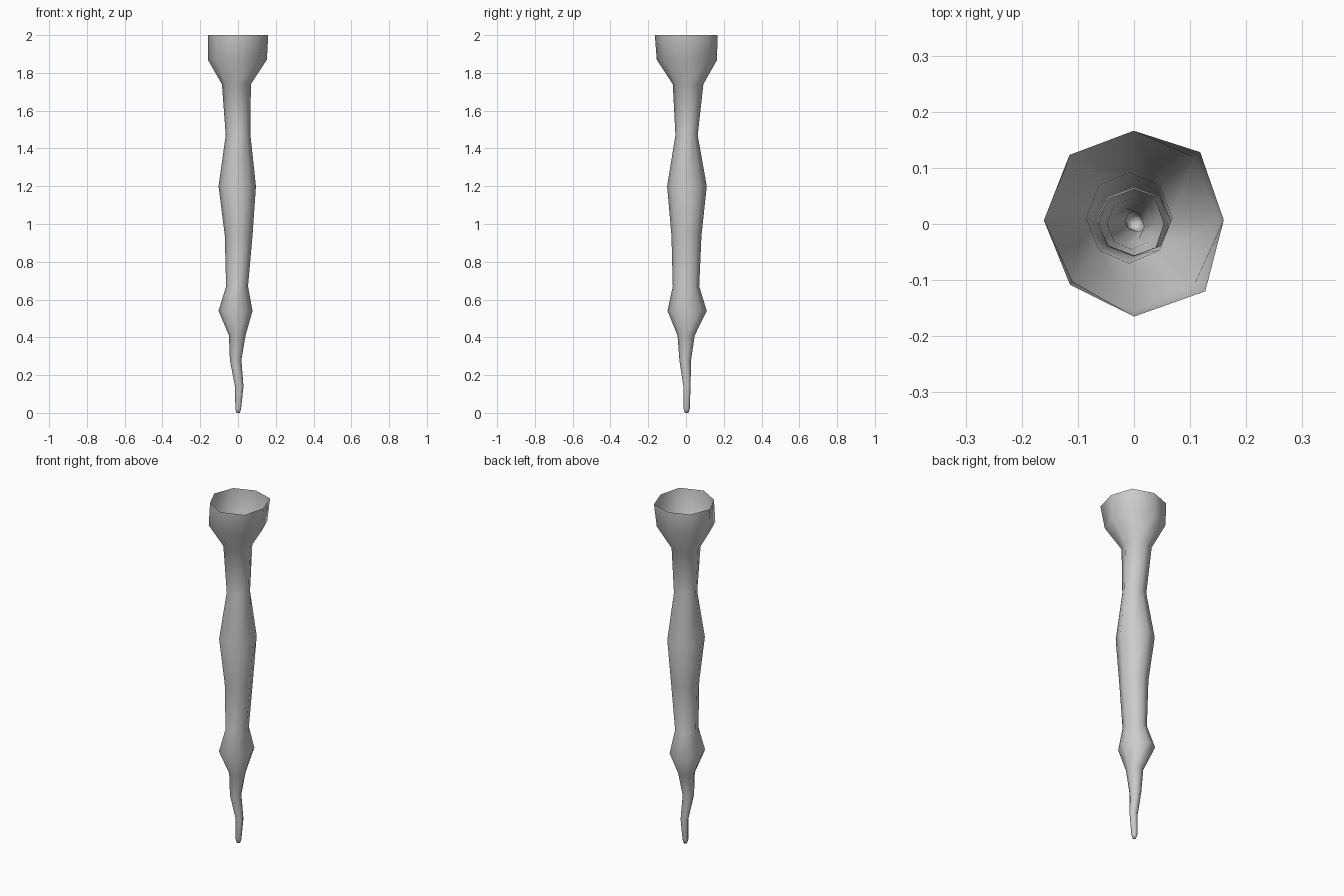
import bpy, bmesh, math

SIDES = 8
# Each ring: height, x min, x max, y min, y max
RINGS = [
    (0.0, -0.008, 0.010, -0.006, 0.013),
    (0.02, -0.014, 0.016, -0.012, 0.020),
    (0.14, -0.016, 0.029, -0.014, 0.024),
    (0.28, -0.043, 0.018, -0.035, 0.027),
    (0.41, -0.048, 0.040, -0.045, 0.046),
    (0.54, -0.103, 0.077, -0.098, 0.110),
    (0.67, -0.063, 0.053, -0.070, 0.070),
    (0.94, -0.070, 0.077, -0.077, 0.082),
    (1.20, -0.103, 0.095, -0.100, 0.110),
    (1.47, -0.065, 0.066, -0.056, 0.062),
    (1.74, -0.085, 0.068, -0.070, 0.092),
    (1.87, -0.160, 0.153, -0.155, 0.165),
]
# Slightly uneven open rim, counter-clockwise from +x
RIM = [(0.16, 0.007), (0.118, 0.128), (0, 0.166), (-0.115, 0.123),
       (-0.16, 0.008), (-0.11, -0.102), (0, -0.165), (0.127, -0.12)]


def ring(bm, z, x0, x1, y0, y1):
    """Eight-sided loop fitted to the given extents."""
    cx, cy = (x0 + x1) / 2, (y0 + y1) / 2
    rx, ry = (x1 - x0) / 2, (y1 - y0) / 2
    return [bm.verts.new((cx + rx * math.cos(math.tau * i / SIDES),
                          cy + ry * math.sin(math.tau * i / SIDES), z))
            for i in range(SIDES)]


# Gnarled tapering shaft with a hollow, open flared top
bm = bmesh.new()
loops = [ring(bm, *r) for r in RINGS]
loops.append([bm.verts.new((x, y, 2.0)) for x, y in RIM])
for a, b in zip(loops, loops[1:]):
    for i in range(SIDES):
        j = (i + 1) % SIDES
        bm.faces.new((a[i], a[j], b[j], b[i]))

# Closed tip
bm.faces.new(list(reversed(loops[0])))

for f in bm.faces:
    f.smooth = True
mesh = bpy.data.meshes.new("hollow_shaft")
bm.to_mesh(mesh)
bm.free()
shaft = bpy.data.objects.new("hollow_shaft", mesh)
bpy.context.collection.objects.link(shaft)
